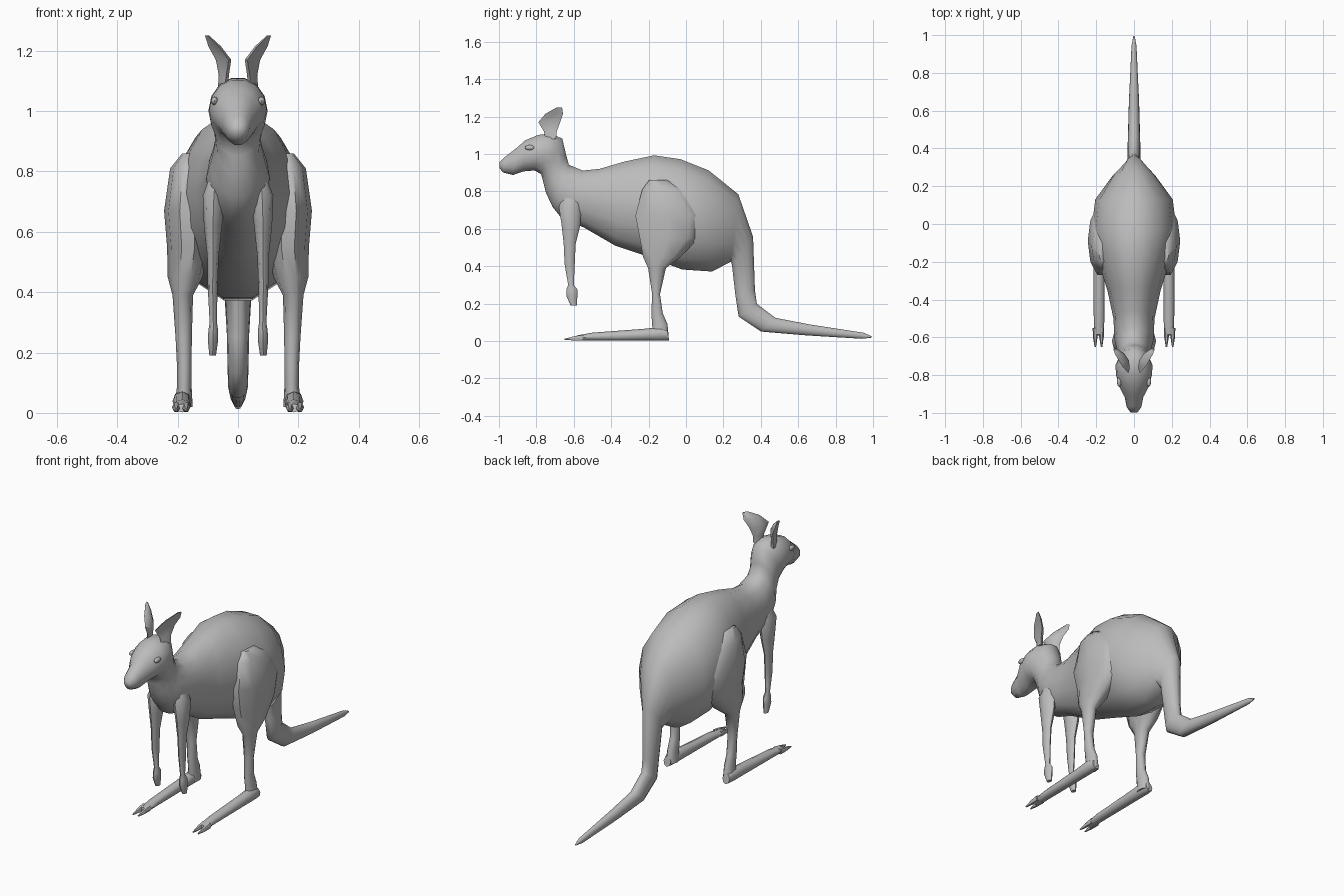
import bpy, bmesh, math
from mathutils import Vector as V

fur = bpy.data.materials.new("grey fur")
fur.diffuse_color = (0.5, 0.5, 0.5, 1)


def loft(name, rings, sides, mirror=False, cup=0.0):
    """Skin a row of oval rings given as (centre, half axis a, half axis b)."""
    bm = bmesh.new()
    rows = []
    for c, a, b in rings:
        row = []
        for i in range(sides):
            t = 2 * math.pi * i / sides
            bend = a.normalized() * cup * b.length * math.sin(t) ** 2
            row.append(bm.verts.new(c + a * math.cos(t) + b * math.sin(t) + bend))
        rows.append(row)
    for r, s in zip(rows, rows[1:]):
        for i in range(sides):
            j = (i + 1) % sides
            bm.faces.new((r[i], r[j], s[j], s[i]))
    bm.faces.new(rows[0])
    bm.faces.new(rows[-1])
    bmesh.ops.recalc_face_normals(bm, faces=bm.faces)
    me = bpy.data.meshes.new(name)
    bm.to_mesh(me)
    bm.free()
    ob = bpy.data.objects.new(name, me)
    bpy.context.collection.objects.link(ob)
    finish(ob, mirror)


def finish(ob, mirror):
    ob.data.materials.append(fur)
    bpy.ops.object.select_all(action='DESELECT')
    ob.select_set(True)
    bpy.context.view_layer.objects.active = ob
    bpy.ops.object.shade_smooth_by_angle(angle=math.radians(55))
    if mirror:
        ob.modifiers.new("mirror", 'MIRROR')


def span(ty, tz, by, bz, w, x=0.0):
    """Ring running from a top point to a bottom point in the side plane."""
    top, bot = V((x, ty, tz)), V((x, by, bz))
    return (top + bot) / 2, V((w, 0, 0)), (top - bot) / 2


def flat(x, y, z, rx, ry, yaw=0.0):
    """Level ring, turned by yaw."""
    c, s = math.cos(yaw), math.sin(yaw)
    return V((x, y, z)), V((c, s, 0)) * rx, V((-s, c, 0)) * ry


# Head, neck, torso and tail in one skin: top y z, bottom y z, half width
body = [
    (-.998, .955, -.998, .925, .018), (-.965, .988, -.978, .90, .038),
    (-.905, 1.035, -.925, .886, .05), (-.86, 1.075, -.87, .905, .076),
    (-.79, 1.105, -.81, .91, .095), (-.72, 1.113, -.775, .89, .098),
    (-.66, 1.085, -.765, .85, .082), (-.64, 1.00, -.75, .79, .075),
    (-.625, .945, -.715, .715, .09), (-.55, .915, -.66, .645, .105),
    (-.46, .925, -.55, .605, .108), (-.33, .965, -.38, .505, .14),
    (-.17, 1.0, -.22, .45, .19), (-.03, .98, -.02, .375, .225),
    (.12, .92, .14, .365, .205), (.28, .79, .24, .42, .11),
    (.36, .56, .245, .40, .05), (.37, .27, .262, .25, .037),
    (.38, .20, .28, .13, .035), (.48, .125, .40, .05, .033),
    (.66, .09, .64, .03, .027), (.95, .045, .94, .012, .013),
    (.995, .025, .99, .018, .004)]
loft("body", [span(*r) for r in body], 14)

# Hind legs with wide thighs
leg = [(.165, -.15, .86, .02, .05), (.165, -.12, .81, .06, .12),
       (.17, -.09, .67, .075, .19), (.165, -.09, .55, .07, .165),
       (.175, -.13, .45, .058, .105), (.183, -.155, .39, .034, .05),
       (.18, -.16, .25, .027, .022), (.178, -.155, .15, .024, .032),
       (.178, -.14, .09, .024, .043), (.18, -.135, .02, .03, .045)]
loft("hind_leg", [flat(*r) for r in leg], 10, True)

# Long feet and two toes each
foot = [(-.10, .06, -.09, .003, .022), (-.14, .075, -.13, .002, .032),
        (-.22, .066, -.22, .002, .03), (-.50, .045, -.50, .002, .028),
        (-.585, .03, -.59, .002, .026)]
loft("foot", [span(*r, x=.185) for r in foot], 8, True)
for name, x in (("inner_toe", .172), ("outer_toe", .205)):
    toe = [(-.55, .036, -.55, .002, .014), (-.60, .027, -.60, .002, .012),
           (-.65, .013, -.65, .006, .004)]
    loft(name, [span(*r, x=x) for r in toe], 6, True)

# Thin forelegs ending in small paws
arm = [(.075, -.61, .78, .02, .04), (.08, -.62, .72, .037, .06),
       (.083, -.615, .62, .03, .05), (.083, -.622, .52, .019, .032),
       (.084, -.622, .41, .016, .027), (.082, -.615, .30, .012, .015),
       (.082, -.61, .275, .016, .03), (.083, -.61, .24, .017, .029),
       (.084, -.60, .19, .011, .017)]
loft("foreleg", [flat(*r) for r in arm], 8, True)

# Cupped ears leaning outwards
ear = [(.046, -.72, 1.08, .014, .03), (.042, -.722, 1.12, .012, .036),
       (.036, -.725, 1.17, .01, .062), (.068, -.70, 1.215, .009, .05),
       (.10, -.675, 1.25, .005, .015)]
loft("ear", [flat(*r, yaw=-.35) for r in ear], 8, True, cup=.28)

# Almond eyes
bpy.ops.mesh.primitive_uv_sphere_add(segments=12, ring_count=8, radius=1)
eye = bpy.context.object
eye.name = "eye"
for v in eye.data.vertices:
    v.co = V((.078 + v.co.x * .012, -.835 + v.co.y * .027, 1.034 + v.co.z * .014))
finish(eye, True)
